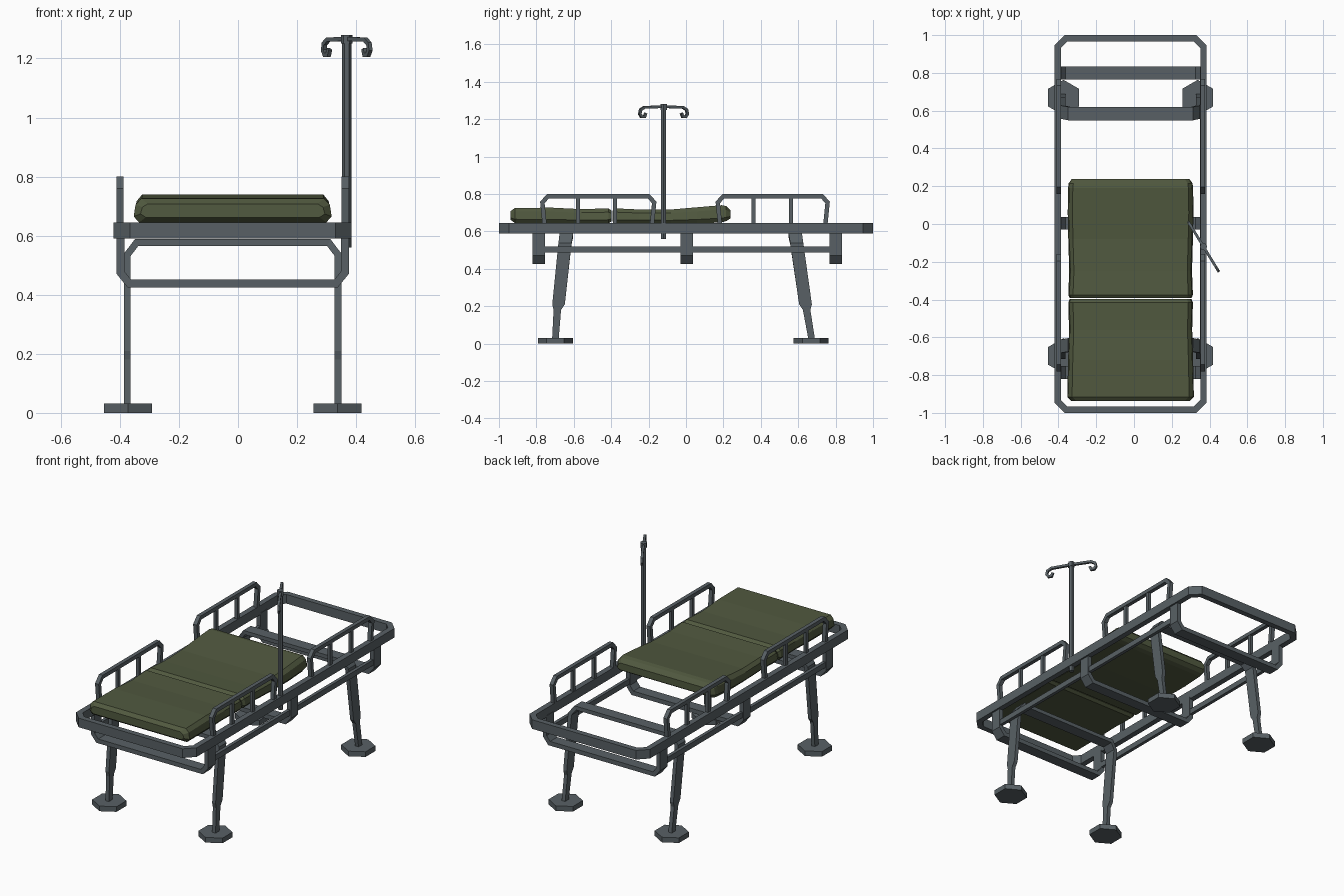
import bpy, bmesh, math
from mathutils import Vector

if "Cube" in bpy.data.objects:
    bpy.data.objects.remove(bpy.data.objects["Cube"])

CX = -0.018  # the bed itself sits slightly left, the pole hooks stick out right


def material(name, rgb):
    m = bpy.data.materials.new(name)
    m.diffuse_color = (*rgb, 1)
    m.use_nodes = True
    m.node_tree.nodes["Principled BSDF"].inputs["Base Color"].default_value = m.diffuse_color
    return m


METAL = material("grey metal", (0.098, 0.118, 0.130))
FABRIC = material("olive fabric", (0.082, 0.100, 0.050))


def finish(name, bm, mat):
    bmesh.ops.recalc_face_normals(bm, faces=bm.faces)
    me = bpy.data.meshes.new(name)
    bm.to_mesh(me)
    bm.free()
    me.materials.append(mat)
    ob = bpy.data.objects.new(name, me)
    bpy.context.collection.objects.link(ob)
    return ob


def loft(name, rings, mat, closed=False):
    """Skin a list of equal-length rings of points."""
    bm = bmesh.new()
    vs = [[bm.verts.new(p) for p in r] for r in rings]
    n, k = len(vs), len(vs[0])
    for i in range(n if closed else n - 1):
        a, b = vs[i], vs[(i + 1) % n]
        for j in range(k):
            bm.faces.new((a[j], a[(j + 1) % k], b[(j + 1) % k], b[j]))
    if not closed:
        bm.faces.new(vs[0])
        bm.faces.new(vs[-1])
    return finish(name, bm, mat)


def band(name, path, width, spans, place, closed=False):
    """Mitred flat bar along a planar path; spans = (low, high) depth per point."""
    pts = [Vector(p) for p in path]
    n = len(pts)
    if isinstance(spans, tuple):
        spans = [spans] * n
    rings = []
    for i, p in enumerate(pts):
        dirs = []
        if closed or i > 0:
            dirs.append((p - pts[i - 1]).normalized())
        if closed or i < n - 1:
            dirs.append((pts[(i + 1) % n] - p).normalized())
        t = (dirs[0] + dirs[-1]).normalized()
        nrm = Vector((-t.y, t.x))
        off = nrm * (width / 2 / max(0.3, t.dot(dirs[0])))
        lo, hi = spans[i]
        a, b = p + off, p - off
        rings.append([place(a.x, a.y, lo), place(b.x, b.y, lo),
                      place(b.x, b.y, hi), place(a.x, a.y, hi)])
    return loft(name, rings, METAL, closed)


def box(name, x0, x1, y0, y1, z0, z1):
    return loft(name, [[(x0, y, z0), (x1, y, z0), (x1, y, z1), (x0, y, z1)]
                       for y in (y0, y1)], METAL)


def xz(u, v, d):
    return (CX + u, d, v)


def prism(name, x, y, z0, z1, r, sides, turn=0.0):
    rings = [[(x + r * math.cos(turn + i * math.tau / sides),
               y + r * math.sin(turn + i * math.tau / sides), z)
              for i in range(sides)] for z in (z0, z1)]
    return loft(name, rings, METAL)


# Main frame: rectangle with chamfered corners
w, l, c = 0.386, 0.984, 0.045
outline = [(w, -l + c), (w, l - c), (w - c, l), (-w + c, l),
           (-w, l - c), (-w, -l + c), (-w + c, -l), (w - c, -l)]
band("main_frame", outline, 0.034, (0.59, 0.645),
     lambda u, v, d: (CX + u, v, d), closed=True)

# Three hanging cross hoops and the two long bars joining them
half = [(0.380, 0.60), (0.380, 0.475), (0.350, 0.438)]
hoop = half + [(-x, z) for x, z in reversed(half)]
for tag, y in (("front", -0.787), ("middle", 0.004), ("rear", 0.800)):
    band(tag + "_cross_hoop", hoop, 0.026, (y - 0.034, y + 0.034), xz)
for tag, s in (("left", -1), ("right", 1)):
    x = CX + s * 0.378
    box(tag + "_lower_bar", x - 0.010, x + 0.010, -0.79, 0.80, 0.487, 0.520)

# Leg pairs: inverted hoops, wide above and narrow below, on hexagonal feet
heights = [(0.357, 0.02), (0.357, 0.18), (0.357, 0.21), (0.357, 0.535), (0.325, 0.577)]
leg_spans = {
    "front": [(-0.716, -0.681), (-0.708, -0.668), (-0.715, -0.648),
              (-0.682, -0.612), (-0.676, -0.604)],
    "rear": [(0.655, 0.690), (0.625, 0.665), (0.605, 0.673),
             (0.557, 0.627), (0.549, 0.620)]}
for tag, sp in leg_spans.items():
    path = heights + [(-x, z) for x, z in reversed(heights)]
    band(tag + "_legs", path, 0.023, sp + sp[::-1], xz)
    fy = -0.698 if tag == "front" else 0.669
    for side, s in (("left", -1), ("right", 1)):
        prism(f"{tag}_{side}_foot", CX + s * 0.355, fy, 0, 0.031, 0.094, 6, math.pi / 6)

# Guard rails: four chamfered loops with two posts each
for tag, y0, y1, posts in (("front", -0.768, -0.170, (-0.578, -0.380)),
                           ("rear", 0.170, 0.757, (0.360, 0.562))):
    for side, s in (("left", -1), ("right", 1)):
        x = CX + s * 0.381
        loop = [(y0 + 0.012, 0.635), (y0, 0.755), (y0 + 0.030, 0.788),
                (y1 - 0.030, 0.788), (y1, 0.755), (y1 - 0.012, 0.635)]
        band(f"{tag}_{side}_guard_rail", loop, 0.023, (x - 0.012, x + 0.012),
             lambda u, v, d: (d, u, v))
        for i, y in enumerate(posts):
            box(f"{tag}_{side}_guard_post_{i + 1}", x - 0.009, x + 0.009,
                y - 0.011, y + 0.011, 0.64, 0.782)


# Mattress cushions: chamfered sections (y, bottom, top, half width)
def cushion(name, stations):
    rings = []
    for y, b, t, h in stations:
        e = (t - b) * 0.25
        rings.append([(CX + x, y, z) for x, z in (
            (h - 0.018, b), (h, b + e), (h - 0.006, t - e), (h - 0.025, t),
            (-h + 0.025, t), (-h + 0.006, t - e), (-h, b + e), (-h + 0.018, b))])
    loft(name, rings, FABRIC)


cushion("front_cushion", [
    (-0.938, 0.662, 0.708, 0.312), (-0.915, 0.645, 0.725, 0.335),
    (-0.72, 0.642, 0.727, 0.331), (-0.56, 0.642, 0.719, 0.326),
    (-0.415, 0.642, 0.723, 0.330), (-0.397, 0.655, 0.710, 0.322)])
cushion("back_cushion", [
    (-0.393, 0.655, 0.710, 0.322), (-0.375, 0.642, 0.723, 0.330),
    (-0.25, 0.642, 0.717, 0.325), (-0.08, 0.640, 0.717, 0.330),
    (0.06, 0.642, 0.729, 0.333), (0.19, 0.648, 0.740, 0.331),
    (0.215, 0.655, 0.735, 0.328), (0.238, 0.670, 0.712, 0.312)])

# Drip pole with its clamp and two curled hooks set at an angle
px, py = 0.368, -0.120
prism("drip_pole", px, py, 0.56, 1.262, 0.0155, 6)
direction = Vector((0.522, -0.853))
side_dir = Vector((0.853, 0.522))


def on_hook(u, v, d):
    q = Vector((px, py)) + direction * u + side_dir * d
    return (q.x, q.y, v)


curl = [(0.0, 1.266), (0.120, 1.264), (0.144, 1.250), (0.149, 1.228),
        (0.138, 1.212), (0.120, 1.212), (0.112, 1.232)]
for tag, s in (("near", 1), ("far", -1)):
    band(tag + "_drip_hook", [(s * u, v) for u, v in curl], 0.014, (-0.007, 0.007), on_hook)
prism("drip_pole_cap", px, py, 1.250, 1.280, 0.020, 6)
